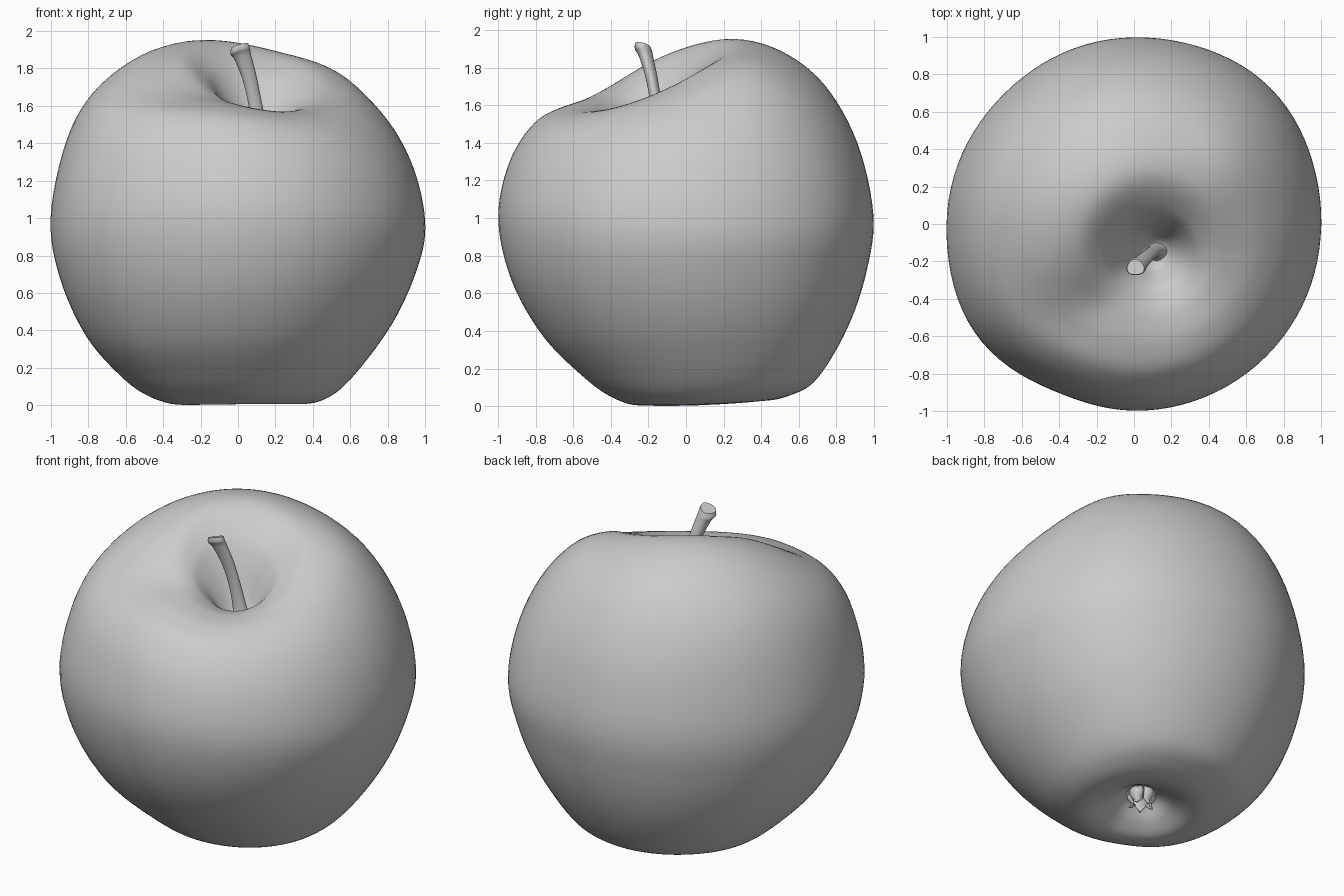
import bpy, bmesh
from math import sin, cos, pi, exp, radians
from mathutils import Vector

if "Cube" in bpy.data.objects:
    bpy.data.objects.remove(bpy.data.objects["Cube"])

SEG, SUB = 96, 6

# Body rings from stem cavity down to the calyx cavity:
# right x, back y, left x, front y, then heights at right, back, left, front
RINGS = [
    (.13, -.13, .09, -.17, 1.41, 1.41, 1.41, 1.41),
    (.19, -.07, .03, -.24, 1.44, 1.46, 1.46, 1.43),
    (.29, .01, -.09, -.33, 1.57, 1.67, 1.65, 1.53),
    (.36, .10, -.18, -.41, 1.635, 1.81, 1.77, 1.57),
    (.48, .28, -.32, -.51, 1.68, 1.92, 1.865, 1.59),
    (.66, .52, -.55, -.66, 1.63, 1.87, 1.83, 1.575),
    (.83, .74, -.78, -.81, 1.47, 1.70, 1.66, 1.50),
    (.95, .91, -.92, -.94, 1.23, 1.40, 1.40, 1.30),
    (1.0, .995, -1.0, -1.0, .95, 1.02, 1.00, 1.00),
    (.95, .96, -.95, -.93, .71, .72, .68, .67),
    (.82, .86, -.81, -.76, .43, .42, .37, .37),
    (.62, .70, -.62, -.54, .16, .15, .15, .15),
    (.48, .56, -.47, -.39, .04, .06, .045, .045),
    (.34, .40, -.31, -.25, .01, .03, .005, .005),
    (.20, .25, -.20, -.13, .07, .08, .06, .06),
    (.09, .14, -.12, -.04, .14, .14, .14, .14),
    (.02, .08, -.04, .03, .15, .15, .15, .15),
]


def bump(value, centre, width):
    return exp(-((value - centre) / width) ** 2)


def ring_point(k, a):
    """Point on ring k at angle a: offset ellipse with a smoothly varying height."""
    r, b, l, f, zr, zb, zl, zf = RINGS[k]
    deg = a * 180 / pi
    swell = (1 + .033 * bump(deg, 45, 26) + .03 * bump(deg, 214, 22)
             - .015 * bump(deg, 135, 25) - .015 * bump(deg, 247, 16))
    x = (r + l) / 2 + (r - l) / 2 * cos(a) * swell
    y = (b + f) / 2 + (b - f) / 2 * sin(a) * swell
    z = ((zr + zb + zl + zf) / 4 + (zr - zl) / 2 * cos(a) + (zb - zf) / 2 * sin(a)
         + (zr + zl - zb - zf) / 4 * cos(2 * a))
    z -= .05 * bump(deg, 226, 24) * bump(k, 4.5, 1.2)
    z += .03 * bump(deg, 42, 25) * bump(k, 5, 1.2)
    return Vector((x, y, z))


def spline(p, t):
    """Catmull-Rom between p[1] and p[2]."""
    return .5 * (2 * p[1] + (p[2] - p[0]) * t + (2 * p[0] - 5 * p[1] + 4 * p[2] - p[3]) * t * t
                 + (3 * p[1] - p[0] - 3 * p[2] + p[3]) * t ** 3)


def finish(name, bm):
    bmesh.ops.recalc_face_normals(bm, faces=bm.faces)
    for face in bm.faces:
        face.smooth = True
    mesh = bpy.data.meshes.new(name)
    bm.to_mesh(mesh)
    bm.free()
    obj = bpy.data.objects.new(name, mesh)
    bpy.context.collection.objects.link(obj)
    return obj


def skin(bm, loops, cyclic=True):
    """Bridge successive rows of vertices with quads."""
    for top, low in zip(loops, loops[1:]):
        n = len(top)
        for i in range(n if cyclic else n - 1):
            j = (i + 1) % n
            bm.faces.new((top[i], low[i], low[j], top[j]))


# Fruit body
bm = bmesh.new()
last = len(RINGS) - 1
loops = []
for s in range(last * SUB + 1):
    k = min(s // SUB, last - 1)
    row = []
    for i in range(SEG):
        a = 2 * pi * i / SEG
        pts = [ring_point(min(max(k + d, 0), last), a) for d in (-1, 0, 1, 2)]
        row.append(bm.verts.new(spline(pts, s / SUB - k)))
    loops.append(row)
skin(bm, loops)
bm.faces.new(loops[0])
bm.faces.new(loops[-1])
finish("apple_body", bm)

# Stem: leaning tube, flared at its foot and at the cut tip (x, y, z, radius)
STEM = [(.12, -.14, 1.39, .065), (.115, -.145, 1.46, .042), (.09, -.16, 1.61, .035),
        (.06, -.185, 1.75, .037), (.025, -.215, 1.86, .044), (.012, -.228, 1.89, .052),
        (.008, -.232, 1.92, .046)]
bm = bmesh.new()
loops = []
for s in range((len(STEM) - 1) * 4 + 1):
    k = min(s // 4, len(STEM) - 2)
    pts = [Vector(STEM[min(max(k + d, 0), len(STEM) - 1)]) for d in (-1, 0, 1, 2)]
    x, y, z, r = spline(pts, s / 4 - k)
    row = []
    for i in range(16):
        a = 2 * pi * i / 16
        rr = r * (1 + .06 * cos(3 * a + z * 4))
        row.append(bm.verts.new((x + rr * cos(a), y + rr * .9 * sin(a),
                                 z + .3 * rr * cos(a) - .2 * rr * sin(a))))
    loops.append(row)
skin(bm, loops)
bm.faces.new(loops[0])
tip = bm.faces.new(loops[-1])
bmesh.ops.inset_region(bm, faces=[tip], thickness=.012, depth=-.008)
stem = finish("stem", bm)
bpy.context.view_layer.objects.active = stem
stem.select_set(True)
bpy.ops.object.shade_smooth_by_angle(angle=radians(50))

# Calyx: five dried sepals drooping out of the bottom cavity
bm = bmesh.new()
for n in range(5):
    a = 2 * pi * n / 5 + .4
    out, side = Vector((cos(a), sin(a), 0)), Vector((-sin(a), cos(a), 0))
    rows = []
    for d, z, w in ((.07, .145, .045), (.07, .11, .045), (.045, .075, .03), (.06, .05, .004)):
        c = Vector((-.01, .055, z)) + out * d
        rows.append([bm.verts.new(c - side * w), bm.verts.new(c + out * .015),
                     bm.verts.new(c + side * w)])
    skin(bm, rows, cyclic=False)
calyx = finish("calyx_sepals", bm)
thick = calyx.modifiers.new("thickness", 'SOLIDIFY')
thick.thickness = .01
